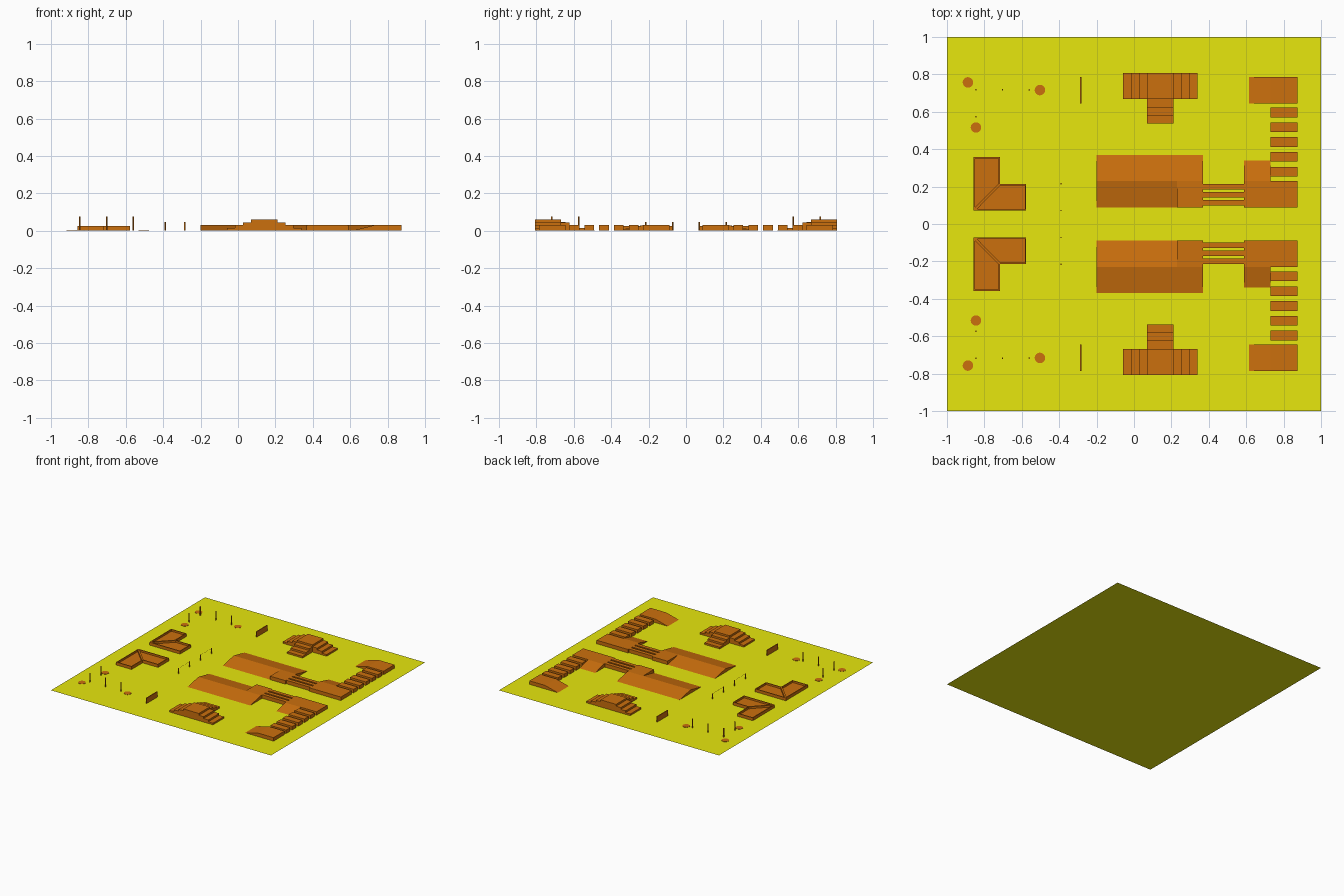
import bpy, bmesh, math

if "Cube" in bpy.data.objects:
    bpy.data.objects.remove(bpy.data.objects["Cube"])

Z0 = 0.001  # parts sit just above the mat
H = 0.03    # deck height


def material(name, rgb):
    m = bpy.data.materials.new(name)
    m.diffuse_color = (*rgb, 1)
    m.use_nodes = True
    m.node_tree.nodes["Principled BSDF"].inputs["Base Color"].default_value = m.diffuse_color
    return m


YELLOW = material("yellow", (0.8, 0.8, 0.004))
ORANGE = material("orange", (0.6, 0.16, 0.004))


def finish(name, bm, mat=ORANGE, mirror=True):
    bmesh.ops.recalc_face_normals(bm, faces=bm.faces)
    me = bpy.data.meshes.new(name)
    bm.to_mesh(me)
    bm.free()
    me.materials.append(mat)
    ob = bpy.data.objects.new(name, me)
    bpy.context.collection.objects.link(ob)
    if mirror:
        mod = ob.modifiers.new("mirror_y", 'MIRROR')
        mod.use_axis = (False, True, False)
        mod.use_mirror_merge = False
    return ob


def extrude(bm, points, vec):
    """Close a flat outline into a solid along vec."""
    f = bm.faces.new([bm.verts.new(p) for p in points])
    r = bmesh.ops.extrude_face_region(bm, geom=[f], use_keep_orig=True)
    vs = [g for g in r['geom'] if isinstance(g, bmesh.types.BMVert)]
    bmesh.ops.translate(bm, verts=vs, vec=vec)
    return [g for g in r['geom'] if isinstance(g, bmesh.types.BMFace)][0]


def prism(name, points, vec):
    bm = bmesh.new()
    extrude(bm, points, vec)
    return finish(name, bm)


def box(name, x0, x1, y0, y1, h=H, z0=Z0):
    pts = [(x0, y0, z0), (x1, y0, z0), (x1, y1, z0), (x0, y1, z0)]
    return prism(name, pts, (0, 0, h - z0))


def cylinder(name, x, y, r, h, sides):
    pts = [(x + r * math.cos(2 * math.pi * i / sides),
            y + r * math.sin(2 * math.pi * i / sides), Z0) for i in range(sides)]
    return prism(name, pts, (0, 0, h - Z0))


# Base mat
bm = bmesh.new()
bmesh.ops.create_grid(bm, x_segments=1, y_segments=1, size=1)
finish("base_mat", bm, YELLOW, False)

# Long gabled ramp with a square deck at its end
prism("gable_ramp", [(-0.2, 0.088, Z0), (-0.2, 0.37, Z0), (-0.2, 0.229, H)], (0.57, 0, 0))
box("ramp_deck", 0.23, 0.37, 0.088, 0.229)

# Three balance beams to the next deck
for i, y in enumerate((0.113, 0.157, 0.2)):
    box(f"balance_beam_{i}", 0.37, 0.588, y - 0.015, y + 0.015)
box("middle_deck", 0.588, 0.873, 0.088, 0.229)
prism("side_ramp", [(0.588, 0.229, Z0), (0.588, 0.34, Z0), (0.588, 0.229, H)], (0.142, 0, 0))

# Row of stepping blocks and end deck with ramp
for i in range(5):
    y = 0.254 + i * 0.079
    box(f"stepping_block_{i}", 0.73, 0.873, y, y + 0.052)
box("end_deck", 0.73, 0.873, 0.643, 0.785)
prism("end_ramp", [(0.615, 0.643, Z0), (0.73, 0.643, Z0), (0.73, 0.643, H)], (0, 0.142, 0))

# Three-way staircase: tower plus treads on three sides
box("stair_top", 0.07, 0.21, 0.667, 0.808, 0.06)
for i in range(3):
    h, a, b = 0.045 - 0.015 * i, 0.043 * i, 0.043 * (i + 1)
    box(f"left_stair_{i}", 0.07 - b, 0.07 - a, 0.667, 0.808, h)
    box(f"right_stair_{i}", 0.21 + a, 0.21 + b, 0.667, 0.808, h)
    box(f"inner_stair_{i}", 0.07, 0.21, 0.667 - b, 0.667 - a, h)

# L-shaped pair of rimmed trays meeting on a diagonal
trays = ([(-0.857, 0.072), (-0.717, 0.214), (-0.717, 0.357), (-0.857, 0.357)],
         [(-0.857, 0.072), (-0.577, 0.072), (-0.577, 0.214), (-0.717, 0.214)])
for i, pts in enumerate(trays):
    bm = bmesh.new()
    top = extrude(bm, [(x, y, Z0) for x, y in pts], (0, 0, 0.024))
    bm.normal_update()
    bmesh.ops.inset_region(bm, faces=[top], thickness=0.007, use_even_offset=True)
    r = bmesh.ops.extrude_discrete_faces(bm, faces=[top])
    bmesh.ops.translate(bm, verts=r['faces'][0].verts, vec=(0, 0, -0.015))
    finish(f"tray_{i}", bm)

# Slalom poles and flat floor markers
for i, (x, y) in enumerate([(-0.845, 0.717), (-0.703, 0.717), (-0.56, 0.717), (-0.845, 0.573)]):
    cylinder(f"slalom_pole_{i}", x, y, 0.004, 0.075, 12)
for i, (x, y) in enumerate([(-0.888, 0.757), (-0.503, 0.716), (-0.845, 0.516)]):
    cylinder(f"floor_marker_{i}", x, y, 0.028, 0.003, 32)

# Thin upright panel
box("panel", -0.288, -0.281, 0.643, 0.785, 0.046)

# Hurdle: two posts and a thin bar
for i, y in enumerate((0.072, 0.215)):
    cylinder(f"hurdle_post_{i}", -0.39, y, 0.004, 0.046, 12)
box("hurdle_bar", -0.3905, -0.3895, 0.072, 0.215, 0.0445, 0.0435)
